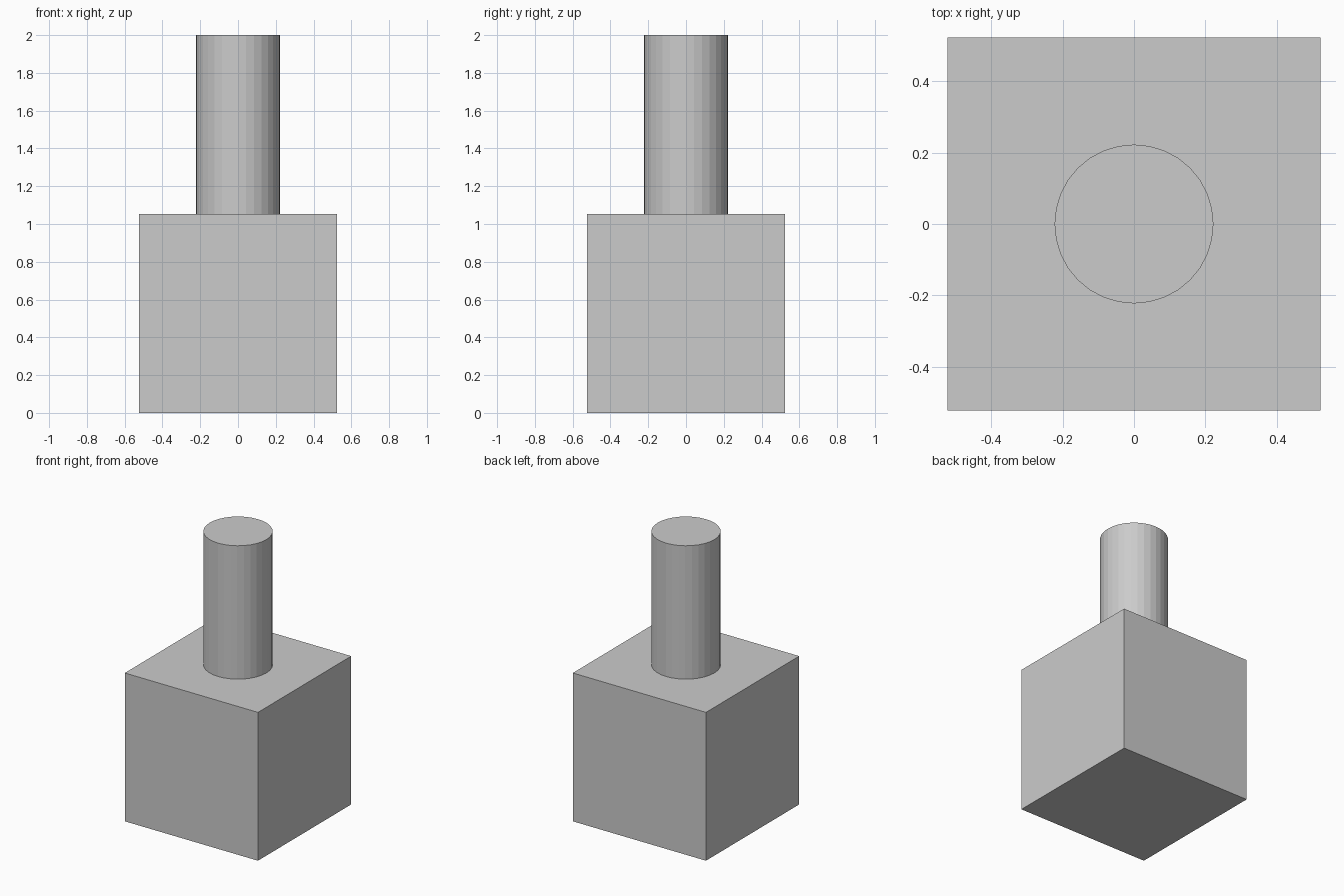
import bpy

if "Cube" in bpy.data.objects:
    bpy.data.objects.remove(bpy.data.objects["Cube"])

BASE_WIDTH = 1.046
BASE_HEIGHT = 1.053
POST_RADIUS = 0.223
TOTAL_HEIGHT = 2.0

# Square base block standing on the ground
bpy.ops.mesh.primitive_cube_add(size=1, location=(0, 0, BASE_HEIGHT / 2))
base = bpy.context.object
base.name = "base_block"
base.scale = (BASE_WIDTH, BASE_WIDTH, BASE_HEIGHT)
bpy.ops.object.transform_apply(location=False, rotation=False, scale=True)

# Flat-sided round post on top of the block
post_height = TOTAL_HEIGHT - BASE_HEIGHT
bpy.ops.mesh.primitive_cylinder_add(
    vertices=32, radius=POST_RADIUS, depth=post_height,
    location=(0, 0, BASE_HEIGHT + post_height / 2))
bpy.context.object.name = "round_post"
